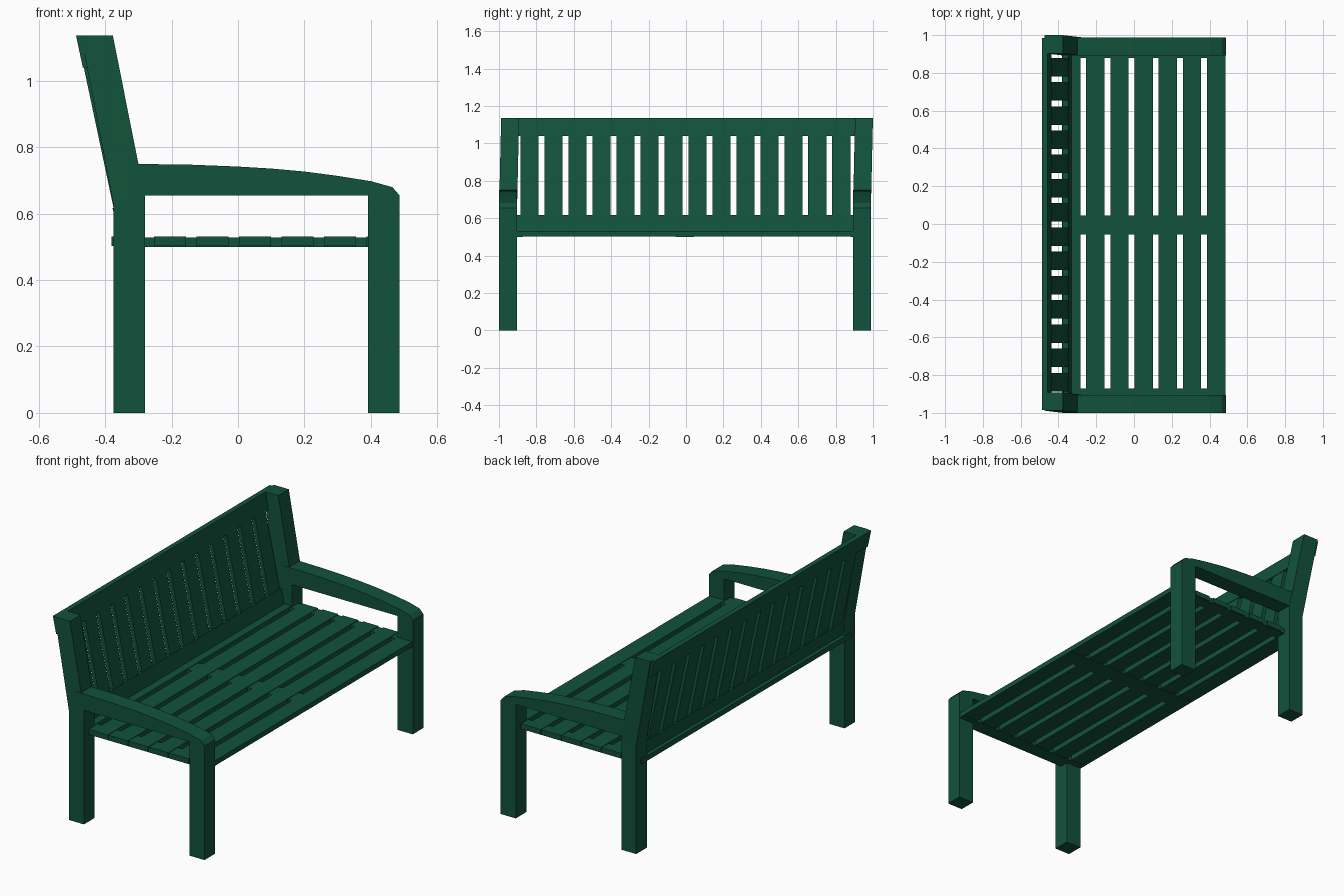
import bpy, bmesh

if "Cube" in bpy.data.objects:
    bpy.data.objects.remove(bpy.data.objects["Cube"])

green = bpy.data.materials.new("green_paint")
green.diffuse_color = (0.006, 0.085, 0.045, 1)
green.use_nodes = True
green.node_tree.nodes["Principled BSDF"].inputs["Base Color"].default_value = green.diffuse_color


def prism(name, profile, y0, y1, shear=0.0, shear_base=0.0):
    """Extrude an (x, z) outline along y; optionally lean it sideways with height."""
    bm = bmesh.new()
    rings = []
    for y in (y0, y1):
        rings.append([bm.verts.new((x, y + shear * max(0, z - shear_base), z)) for x, z in profile])
    a, b = rings
    n = len(profile)
    bm.faces.new(a)
    bm.faces.new(b[::-1])
    for i in range(n):
        j = (i + 1) % n
        bm.faces.new((a[i], b[i], b[j], a[j]))
    bmesh.ops.recalc_face_normals(bm, faces=bm.faces)
    mesh = bpy.data.meshes.new(name)
    bm.to_mesh(mesh)
    bm.free()
    mesh.materials.append(green)
    obj = bpy.data.objects.new(name, mesh)
    bpy.context.collection.objects.link(obj)
    return obj


def box(name, x0, x1, y0, y1, z0, z1):
    return prism(name, [(x0, z0), (x1, z0), (x1, z1), (x0, z1)], y0, y1)


def back_x(z):
    """Rear plane of the leaning backrest."""
    return -0.488 + 0.212 * (1.137 - z)


def back_board(name, y0, y1, z0, z1, inset, thick):
    a, b = back_x(z0) + inset, back_x(z1) + inset
    return prism(name, [(a, z0), (a + thick, z0), (b + thick, z1), (b, z1)], y0, y1)


# Side frames: legs, leaning back post and curved armrest
arm = [(-0.33, 0.655), (0.487, 0.655), (0.465, 0.68), (0.40, 0.698), (0.30, 0.714),
       (0.20, 0.727), (0.10, 0.736), (0.0, 0.742), (-0.15, 0.748), (-0.33, 0.75)]
post = [(-0.375, 0.625), (-0.28, 0.625), (-0.28, 0.655), (-0.30, 0.75),
        (-0.377, 1.137), (-0.473, 1.137)]
for side, y0, y1 in (("right", -1.0, -0.904), ("left", 0.892, 0.988)):
    box("back_leg_" + side, -0.375, -0.28, y0, y1, 0, 0.625)
    box("front_leg_" + side, 0.391, 0.487, y0, y1, 0, 0.655)
    prism("armrest_" + side, arm, y0, y1)
    prism("back_post_" + side, post, y0, y1, 0.023, 0.625)

# Backrest rails and upright slats
back_board("back_top_rail", -0.985, 0.985, 1.04, 1.137, 0, 0.03)
back_board("back_bottom_rail", -0.91, 0.90, 0.525, 0.617, 0, 0.03)
for i in range(14):
    y = -0.837 + 0.1283 * i
    back_board(f"back_slat_{i + 1}", y - 0.049, y + 0.049, 0.61, 1.045, 0.003, 0.024)

# Seat slats
for i in range(7):
    x = -0.381 + 0.128 * i
    box(f"seat_slat_{i + 1}", x, x + 0.097, -0.96, 0.95, 0.503, 0.532)

# Cross bearers tying the seat slats together
for name, y0, y1 in (("right", -0.955, -0.872), ("middle", -0.056, 0.044), ("left", 0.88, 0.945)):
    box("seat_bearer_" + name, -0.375, 0.48, y0, y1, 0.499, 0.529)
